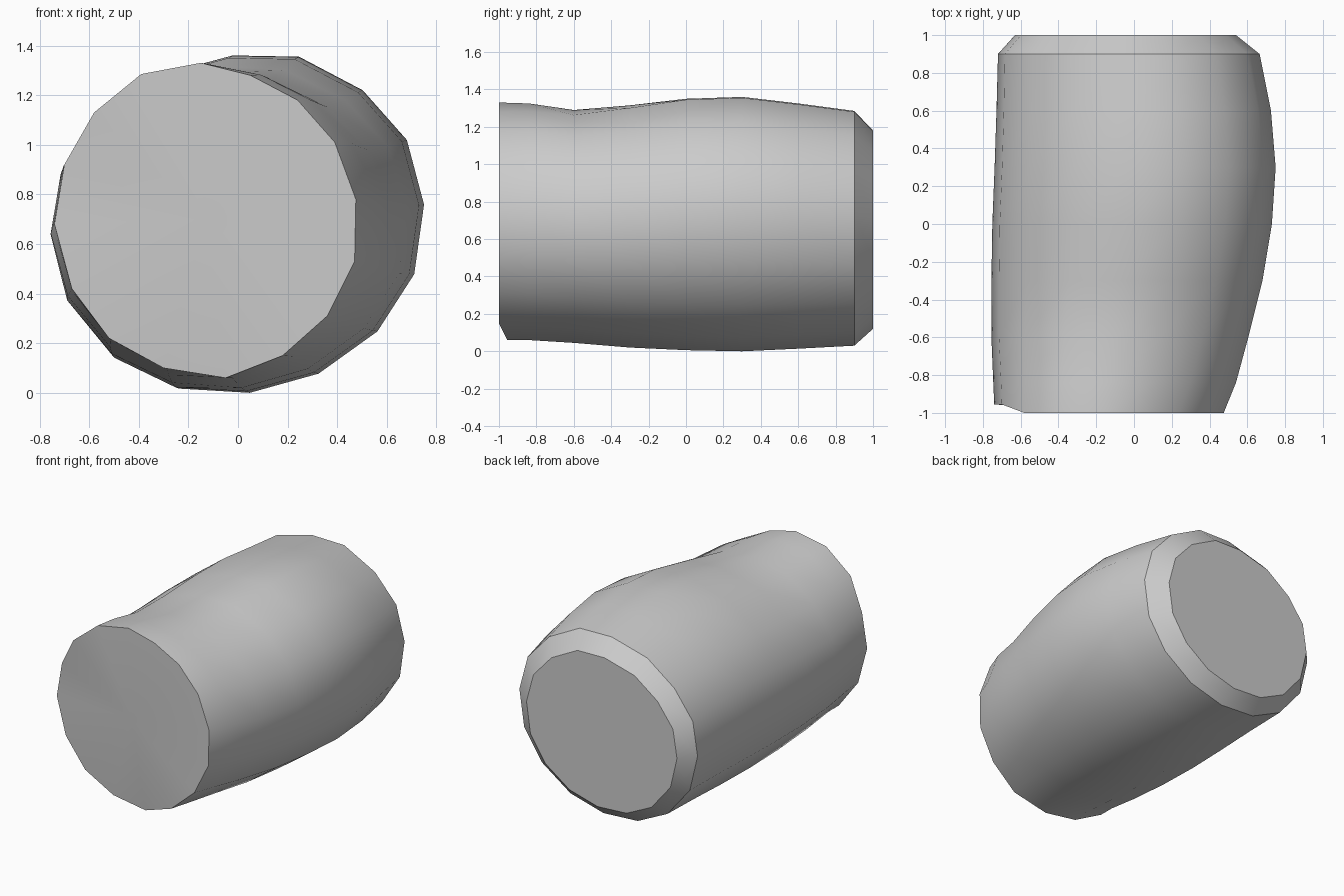
import bpy
import bmesh
import math

cube = bpy.data.objects.get("Cube")
if cube:
    bpy.data.objects.remove(cube, do_unlink=True)

grey = bpy.data.materials.new("light grey")
grey.use_nodes = True
colour = (0.6, 0.6, 0.6, 1)
grey.diffuse_color = colour
grey.node_tree.nodes["Principled BSDF"].inputs["Base Color"].default_value = colour

# Sixteen-sided sections (x, z): the narrow front rim and the full belly
RIM = [(-.15, 1.33), (.05, 1.28), (.24, 1.18), (.39, 1.01), (.475, .78), (.47, .53),
       (.36, .31), (.18, .15), (-.05, .06), (-.3, .1), (-.52, .22), (-.67, .42),
       (-.74, .68), (-.7, .92), (-.58, 1.13), (-.39, 1.285)]
BELLY = [(-.03, 1.36), (.24, 1.355), (.5, 1.22), (.68, 1.02), (.75, .76), (.71, .48),
         (.56, .25), (.32, .08), (.04, .003), (-.25, .02), (-.5, .14), (-.69, .37),
         (-.755, .645), (-.715, .9), (-.56, 1.11), (-.33, 1.28)]

# Stations along the body: y, left x, right x, bottom z, top z, share of belly shape
STATIONS = [(-1, -.74, .475, .06, 1.33, 0),
            (-.84, -.745, .54, .06, 1.325, .15),
            (-.6, -.755, .605, .045, 1.29, .5),
            (-.3, -.755, .68, .02, 1.315, .8),
            (0, -.75, .73, .006, 1.35, 1),
            (.3, -.738, .75, 0, 1.36, 1),
            (.6, -.728, .725, .014, 1.325, 1),
            (.9, -.72, .665, .03, 1.285, 1),
            (1, -.63, .54, .12, 1.18, 1)]


def unit(section):
    """Scale a section to the 0..1 square."""
    xs, zs = zip(*section)
    return [((x - min(xs)) / (max(xs) - min(xs)), (z - min(zs)) / (max(zs) - min(zs)))
            for x, z in section]


rim, belly = unit(RIM), unit(BELLY)
bm = bmesh.new()
rings = []
for y, x0, x1, z0, z1, share in STATIONS:
    ring = []
    for (ax, az), (bx, bz) in zip(rim, belly):
        u, v = ax + (bx - ax) * share, az + (bz - az) * share
        ring.append(bm.verts.new((x0 + (x1 - x0) * u, y, z0 + (z1 - z0) * v)))
    rings.append(ring)

# The lower outer part of the front rim is set slightly back
for vert in rings[0][8:14]:
    vert.co.y += .045

# Side walls and chamfer
for a, b in zip(rings, rings[1:]):
    for i in range(len(a)):
        j = (i + 1) % len(a)
        bm.faces.new((a[i], a[j], b[j], b[i]))

# End caps, the front one fanned so that it can bend
centre = bm.verts.new((-.13, -1, .7))
front = rings[0]
for i in range(len(front)):
    bm.faces.new((centre, front[i], front[(i + 1) % len(front)]))
bm.faces.new(rings[-1])
bmesh.ops.recalc_face_normals(bm, faces=bm.faces[:])

mesh = bpy.data.meshes.new("barrel_body")
bm.to_mesh(mesh)
bm.free()
mesh.materials.append(grey)
body = bpy.data.objects.new("barrel_body", mesh)
bpy.context.collection.objects.link(body)
bpy.ops.object.select_all(action='DESELECT')
bpy.context.view_layer.objects.active = body
body.select_set(True)
bpy.ops.object.shade_smooth_by_angle(angle=math.radians(32))
